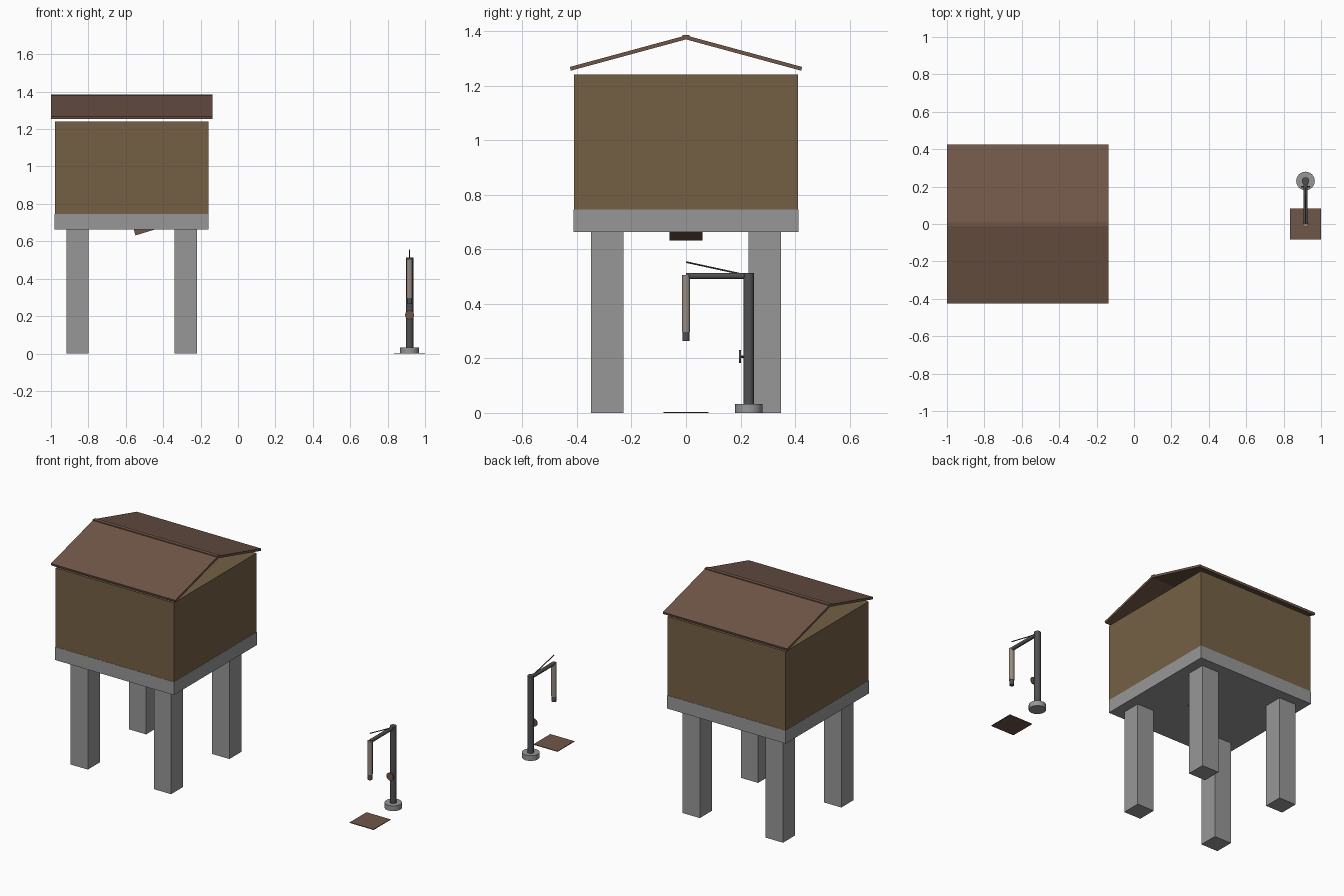
import bpy, math
from mathutils import Vector

if "Cube" in bpy.data.objects:
    bpy.data.objects.remove(bpy.data.objects["Cube"])


def material(name, rgb):
    m = bpy.data.materials.new(name)
    m.diffuse_color = (*rgb, 1)
    m.use_nodes = True
    m.node_tree.nodes["Principled BSDF"].inputs["Base Color"].default_value = m.diffuse_color
    return m


STONE = material("stone_grey", (0.31, 0.31, 0.31))
WOOD = material("timber", (0.175, 0.118, 0.06))
ROOF = material("rust_brown", (0.162, 0.094, 0.065))
IRON = material("dark_iron", (0.08, 0.08, 0.085))
CANVAS = material("canvas", (0.31, 0.26, 0.22))


def finish(o, name, mat):
    o.name = name
    o.data.materials.append(mat)
    return o


def box(name, centre, size, mat, rot=(0, 0, 0)):
    bpy.ops.mesh.primitive_cube_add(size=1, location=centre)
    o = bpy.context.object
    o.scale = size
    bpy.ops.object.transform_apply(location=False, rotation=False, scale=True)
    o.rotation_euler = rot
    return finish(o, name, mat)


def rod(name, a, b, r, mat, sides=16):
    a, b = Vector(a), Vector(b)
    d = b - a
    bpy.ops.mesh.primitive_cylinder_add(vertices=sides, radius=r, depth=d.length,
                                        location=(a + b) / 2)
    o = bpy.context.object
    o.rotation_euler = d.to_track_quat('Z', 'Y').to_euler()
    bpy.ops.object.shade_smooth_by_angle(angle=math.radians(30))
    return finish(o, name, mat)


# Tank house on four piers
TX = -0.569
for sx in (-1, 1):
    for sy in (-1, 1):
        box("pier", (TX + sx * 0.289, sy * 0.289, 0.332), (0.12, 0.12, 0.664), STONE)
box("platform", (TX, 0, 0.704), (0.824, 0.824, 0.082), STONE)
box("tank_body", (TX, 0, 0.9925), (0.821, 0.821, 0.495), WOOD)

# Tilted outlet poking out below the platform
box("outlet", (-0.505, 0, 0.697), (0.12, 0.12, 0.10), ROOF,
    (0, math.radians(-17), 0))

# Pitched roof panels with a ridge cap
run, drop = 0.424, 0.115
slope = math.atan2(drop, run)
for s in (-1, 1):
    box("roof_panel", (TX, s * run / 2, 1.319),
        (0.863, math.hypot(run, drop), 0.014), ROOF, (-s * slope, 0, 0))
box("ridge_cap", (TX, 0, 1.378), (0.863, 0.024, 0.016), ROOF)

# Water crane
CX, CY = 0.917, 0.23
rod("crane_base", (CX, CY, 0), (CX, CY, 0.033), 0.05, STONE)
rod("crane_column", (CX, CY, 0.02), (CX, CY, 0.513), 0.02, IRON)
rod("crane_arm", (CX, 0, 0.502), (CX, CY, 0.502), 0.0115, IRON)
rod("hose", (CX, 0, 0.297), (CX, 0, 0.506), 0.0155, CANVAS)
rod("nozzle", (CX, 0, 0.264), (CX, 0, 0.30), 0.0135, IRON)
rod("stay_rod", (CX, 0, 0.553), (CX, CY, 0.503), 0.003, IRON, 8)
rod("valve_stem", (CX, 0.2, 0.206), (CX, 0.22, 0.206), 0.005, IRON, 8)
rod("valve_wheel", (CX, 0.195, 0.206), (CX, 0.202, 0.206), 0.024, ROOF)

# Drain plate under the hose
box("drain_plate", (CX, 0, 0.002), (0.166, 0.166, 0.004), ROOF)
